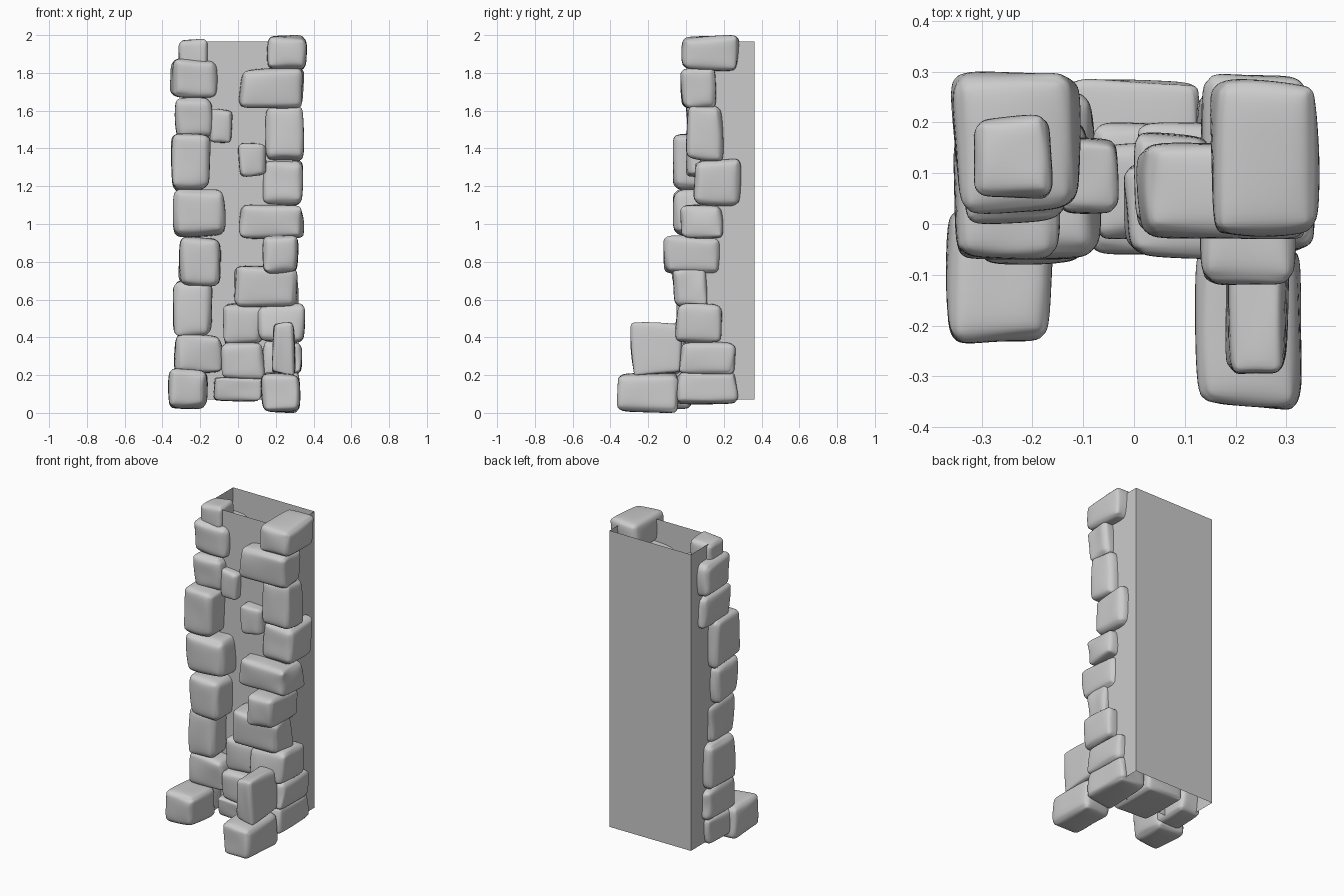
import bpy
import bmesh
import random
from mathutils import Vector

random.seed(11)
cube = bpy.data.objects.get("Cube")
if cube:
    bpy.data.objects.remove(cube)

# One plain grey for the whole chimney
grey = bpy.data.materials.new("stone_grey")
grey.use_nodes = True
grey.diffuse_color = (0.6, 0.6, 0.6, 1)
grey.node_tree.nodes["Principled BSDF"].inputs["Base Color"].default_value = (0.6, 0.6, 0.6, 1)


def add_object(name, bm):
    mesh = bpy.data.meshes.new(name)
    bm.to_mesh(mesh)
    bm.free()
    mesh.materials.append(grey)
    obj = bpy.data.objects.new(name, mesh)
    bpy.context.collection.objects.link(obj)
    return obj


def box_mesh(low, high):
    bm = bmesh.new()
    bmesh.ops.create_cube(bm, size=1)
    for v in bm.verts:
        v.co = Vector([a + (c + 0.5) * (b - a) for a, b, c in zip(low, high, v.co)])
    return bm


def fit(verts, low, high):
    """Spread vertices so that they fill the given bounds."""
    for i in range(3):
        values = [v.co[i] for v in verts]
        start, span = min(values), max(values) - min(values)
        for v in verts:
            v.co[i] = low[i] + (v.co[i] - start) / span * (high[i] - low[i])


def stone(name, xs, ys, zs):
    """Worn block: skewed box, bevelled, then softened by subdivision."""
    low, high = Vector((xs[0], ys[0], zs[0])), Vector((xs[1], ys[1], zs[1]))
    size, middle = high - low, (low + high) / 2
    bm = box_mesh(low, high)
    for v in bm.verts:
        for i in range(3):
            v.co[i] += (middle[i] - v.co[i]) * random.uniform(0, 0.22)
    bmesh.ops.bevel(bm, geom=bm.edges[:], offset=min(size) * 0.13, segments=1,
                    affect='EDGES', clamp_overlap=True)
    # Uneven faces between the worn edges
    bmesh.ops.subdivide_edges(bm, edges=bm.edges[:], cuts=1, use_grid_fill=True)
    for v in bm.verts:
        v.co += Vector([random.uniform(-0.025, 0.025) * s for s in size])
    for f in bm.faces:
        f.smooth = True
    obj = add_object(name, bm)
    soft = obj.modifiers.new("soften", 'SUBSURF')
    soft.levels = soft.render_levels = 2
    # Bake the softened shape so its bounds can be set exactly
    depsgraph = bpy.context.evaluated_depsgraph_get()
    obj.data = bpy.data.meshes.new_from_object(obj.evaluated_get(depsgraph))
    obj.modifiers.clear()
    fit(obj.data.vertices, low, high)


# Hollow shaft, open at the top and bottom
shaft = box_mesh((-0.288, 0.075, 0.07), (0.288, 0.362, 1.967))
shaft.normal_update()
bmesh.ops.delete(shaft, geom=[f for f in shaft.faces if abs(f.normal.z) > 0.5],
                 context='FACES_ONLY')
add_object("shaft", shaft)

# Corner stones on the +x side, top to bottom: x, y and z ranges
left_stones = [
    ((0.15, 0.365), (-0.025, 0.285), (1.81, 2.0)),
    ((0.005, 0.35), (-0.03, 0.16), (1.61, 1.83)),
    ((0.145, 0.35), (0, 0.2), (1.33, 1.63)),
    ((0.13, 0.345), (0.04, 0.295), (1.09, 1.345)),
    ((0.005, 0.35), (-0.03, 0.2), (0.92, 1.105)),
    ((0.13, 0.32), (-0.12, 0.185), (0.73, 0.94)),
    ((-0.02, 0.32), (-0.07, 0.12), (0.56, 0.78)),
    ((0.1, 0.355), (-0.06, 0.19), (0.37, 0.58)),
    ((0.12, 0.34), (-0.035, 0.265), (0.2, 0.38)),
    ((0.12, 0.33), (-0.06, 0.275), (0.045, 0.22)),
]

# Corner stones on the -x side, top to bottom
right_stones = [
    ((-0.315, -0.16), (0.05, 0.215), (1.83, 1.98)),
    ((-0.36, -0.105), (0.02, 0.3), (1.66, 1.88)),
    ((-0.335, -0.13), (0, 0.29), (1.45, 1.67)),
    ((-0.355, -0.145), (-0.07, 0.19), (1.17, 1.48)),
    ((-0.345, -0.065), (-0.07, 0.17), (0.93, 1.185)),
    ((-0.315, -0.09), (-0.08, 0.21), (0.67, 0.93)),
    ((-0.345, -0.135), (-0.05, 0.24), (0.405, 0.7)),
    ((-0.34, -0.075), (-0.05, 0.26), (0.21, 0.42)),
    ((-0.33, -0.17), (-0.03, 0.23), (0.05, 0.22)),
]

# Stones set into the front wall, top to bottom
wall_stones = [
    ((-0.15, -0.03), (0.02, 0.17), (1.43, 1.61)),
    ((0, 0.15), (0, 0.18), (1.25, 1.43)),
    ((-0.08, 0.14), (-0.03, 0.16), (0.36, 0.58)),
    ((-0.09, 0.14), (-0.06, 0.2), (0.17, 0.38)),
    ((-0.13, 0.13), (-0.05, 0.285), (0.06, 0.19)),
]

# Loose stones standing out in front of the base
base_stones = [
    ((0.18, 0.305), (-0.295, -0.02), (0.2, 0.48)),
    ((0.12, 0.33), (-0.365, -0.04), (0, 0.215)),
    ((-0.37, -0.16), (-0.235, 0.03), (0.02, 0.235)),
]

groups = {"left_corner_stone": left_stones, "right_corner_stone": right_stones,
          "wall_stone": wall_stones, "base_stone": base_stones}
for label, stones in groups.items():
    for number, ranges in enumerate(stones):
        stone(f"{label}_{number + 1}", *ranges)
